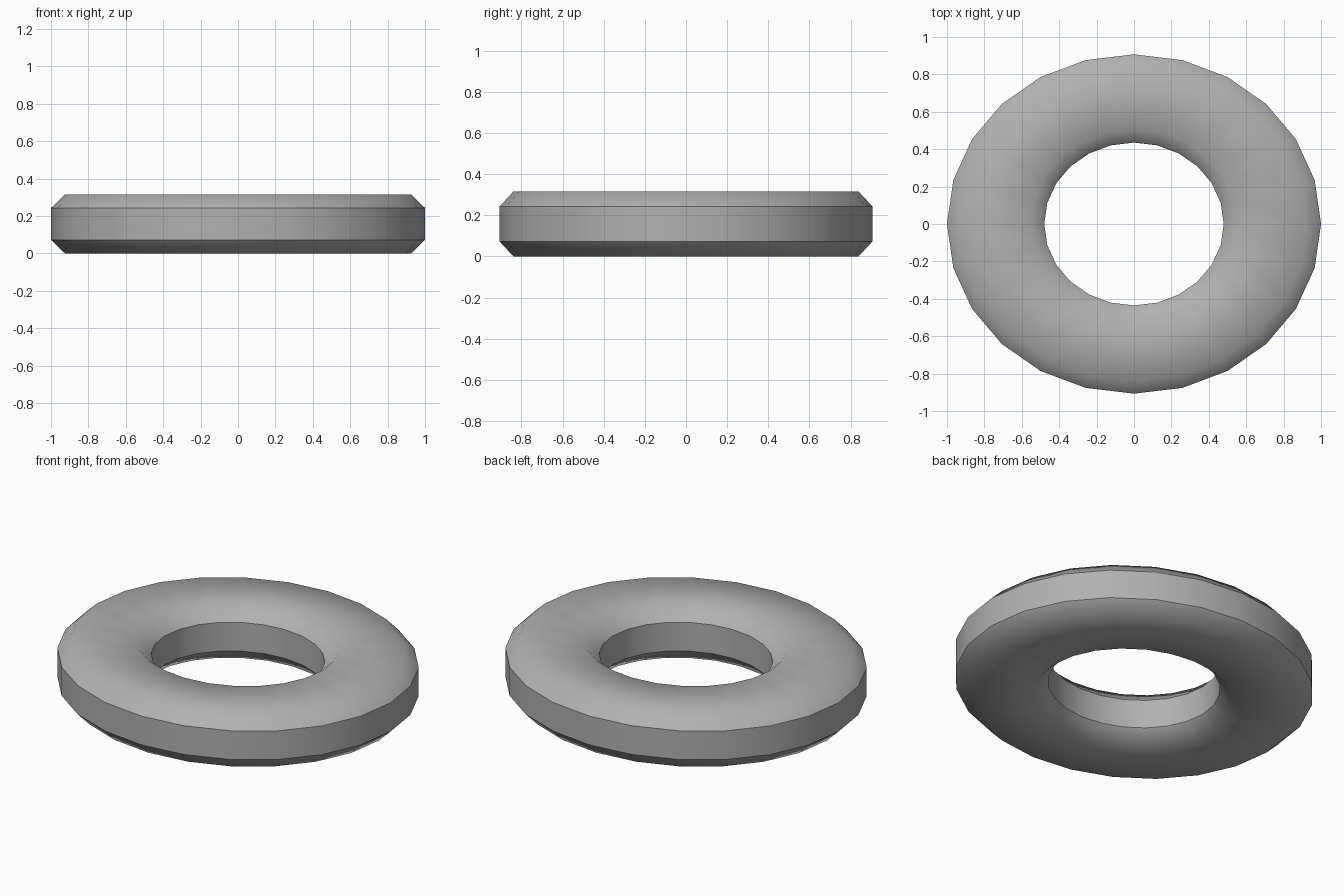
import bpy, bmesh
from math import cos, sin, tau

if "Cube" in bpy.data.objects:
    bpy.data.objects.remove(bpy.data.objects["Cube"])

SIDES = 24
DEPTH_RATIO = 0.907  # the ring is slightly oval

# cross-section (radius, height): box with four chamfered corners
profile = [(1.0, 0.073), (1.0, 0.243), (0.925, 0.316), (0.555, 0.316),
           (0.48, 0.243), (0.48, 0.073), (0.555, 0.0), (0.925, 0.0)]
sharp_corners = {0, 1, 4, 5}  # where the walls meet the chamfers

bm = bmesh.new()
rings = []
for i in range(SIDES):
    a = tau * i / SIDES
    rings.append([bm.verts.new((r * cos(a), r * sin(a) * DEPTH_RATIO, z))
                  for r, z in profile])

n = len(profile)
for i in range(SIDES):
    here, there = rings[i], rings[(i + 1) % SIDES]
    for j in range(n):
        k = (j + 1) % n
        face = bm.faces.new((here[j], there[j], there[k], here[k]))
        face.smooth = True

# crisp edges along the outer and inner walls
for i in range(SIDES):
    for j in sharp_corners:
        bm.edges.get((rings[i][j], rings[(i + 1) % SIDES][j])).smooth = False

bmesh.ops.recalc_face_normals(bm, faces=bm.faces)
mesh = bpy.data.meshes.new("oval_ring")
bm.to_mesh(mesh)
bm.free()
ring = bpy.data.objects.new("oval_ring", mesh)
bpy.context.collection.objects.link(ring)

# dark grey surface
grey = bpy.data.materials.new("dark_grey")
grey.diffuse_color = (0.44, 0.44, 0.44, 1)
grey.use_nodes = True
grey.node_tree.nodes["Principled BSDF"].inputs["Base Color"].default_value = grey.diffuse_color
mesh.materials.append(grey)
